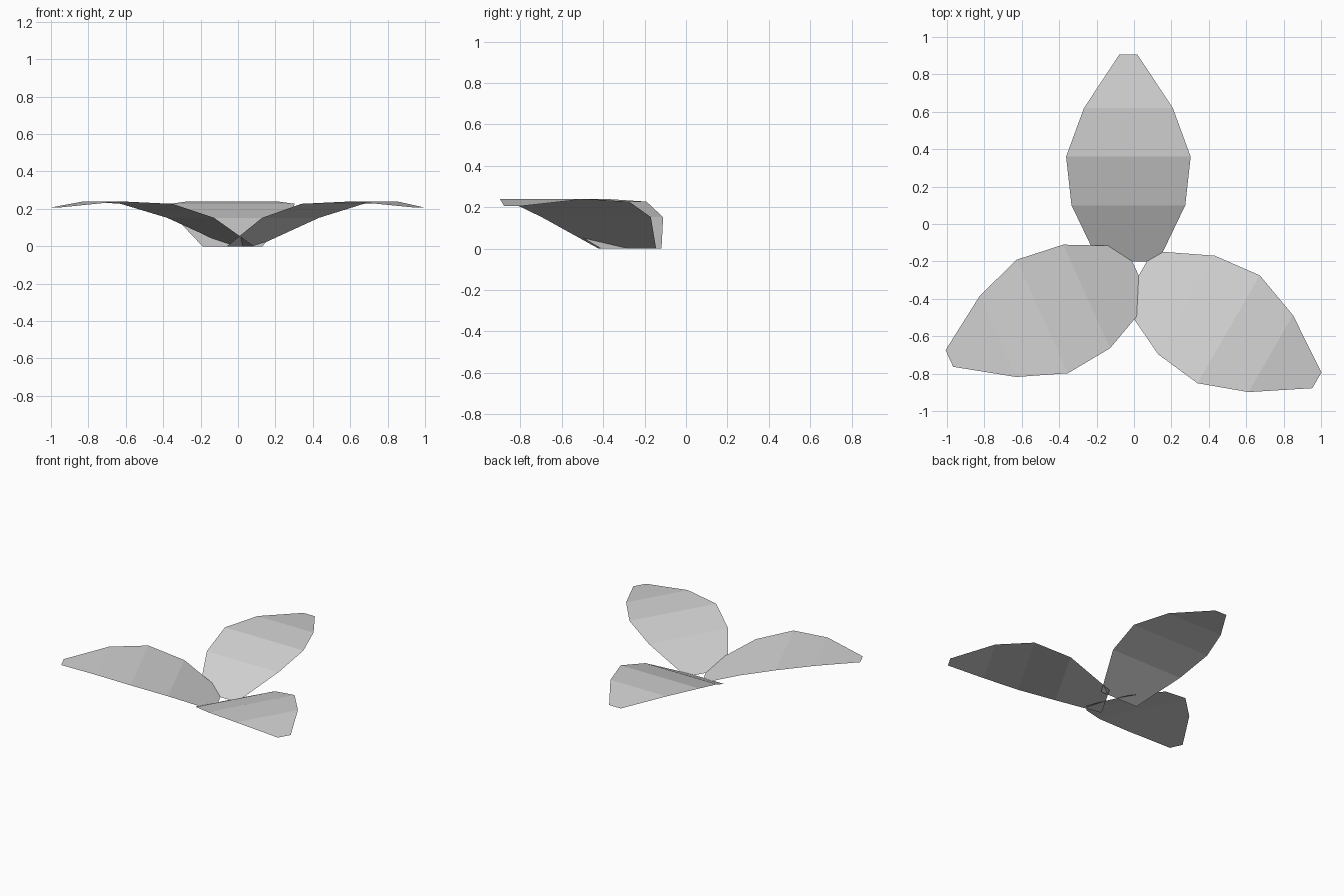
import bpy, bmesh, math
from mathutils import Matrix

if "Cube" in bpy.data.objects:
    bpy.data.objects.remove(bpy.data.objects["Cube"])

# One flat colour for the whole plant
grey = bpy.data.materials.new("pale_grey")
grey.diffuse_color = (0.65, 0.65, 0.65, 1)
grey.use_nodes = True
grey.node_tree.nodes["Principled BSDF"].inputs["Base Color"].default_value = grey.diffuse_color

# Leaf profile: distance from root, half width, height
PROFILE = [(0.0, 0.16, 0.0), (0.30, 0.304, 0.152), (0.56, 0.333, 0.227),
           (0.82, 0.2375, 0.24), (1.105, 0.049, 0.206)]


def leaf(name, root, angle):
    """Thin arching leaf, a single strip of flat panels pointing along angle."""
    bm = bmesh.new()
    rows = [[bm.verts.new((s, side * w, z)) for side in (1, -1)]
            for s, w, z in PROFILE]
    for (l0, r0), (l1, r1) in zip(rows, rows[1:]):
        bm.faces.new((l0, r0, r1, l1))
    bm.transform(Matrix.Rotation(math.radians(angle), 4, 'Z'))
    mesh = bpy.data.meshes.new(name)
    bm.to_mesh(mesh)
    bm.free()
    mesh.materials.append(grey)
    obj = bpy.data.objects.new(name, mesh)
    obj.location = (root[0], root[1], 0)
    bpy.context.collection.objects.link(obj)


# Three leaves spreading from a shared root
leaf("back_leaf", (-0.03, -0.20), 90)
leaf("left_leaf", (0.02, -0.264), 204.3)
leaf("right_leaf", (0.021, -0.283), -30)
